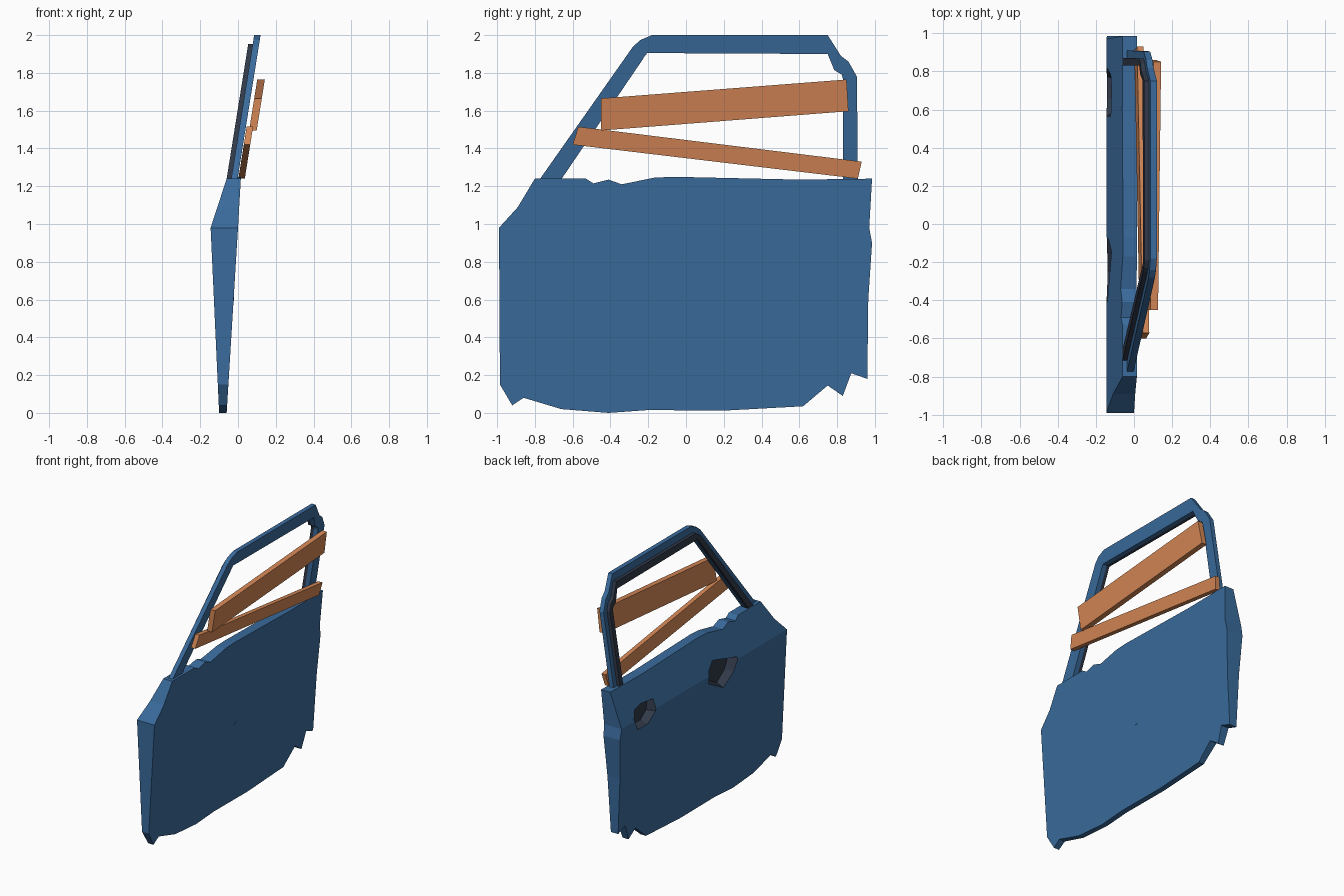
import bpy, bmesh

if "Cube" in bpy.data.objects:
    bpy.data.objects.remove(bpy.data.objects["Cube"])

def material(name, rgb):
    m = bpy.data.materials.new(name)
    m.diffuse_color = (*rgb, 1)
    m.use_nodes = True
    m.node_tree.nodes["Principled BSDF"].inputs["Base Color"].default_value = m.diffuse_color
    return m

BLUE = material("blue paint", (0.042, 0.147, 0.335))
WOOD = material("orange wood", (0.665, 0.245, 0.093))
DARK = material("dark seal", (0.03, 0.04, 0.065))

def slab(name, pts, outer_x, inner_x, mat, taper=1.0, crease=None):
    """Prism from a (y, z) outline; x of each side is a function of z."""
    cy = sum(p[0] for p in pts) / len(pts)
    cz = sum(p[1] for p in pts) / len(pts)
    bm = bmesh.new()
    a = [bm.verts.new((inner_x(z), y, z)) for y, z in pts]
    b = [bm.verts.new((outer_x(z), cy + (y - cy) * taper, cz + (z - cz) * taper)) for y, z in pts]
    n = len(pts)
    for i in range(n):
        j = (i + 1) % n
        bm.faces.new((a[i], a[j], b[j], b[i]))
    bm.faces.new(a[::-1])
    bm.faces.new(b)
    if crease is not None:  # split the big faces along the fold line
        for ring in (a, b):
            bmesh.ops.connect_verts(bm, verts=[v for v in ring if abs(v.co.z - crease) < 1e-4])
    bmesh.ops.recalc_face_normals(bm, faces=bm.faces[:])
    me = bpy.data.meshes.new(name)
    bm.to_mesh(me)
    bm.free()
    me.materials.append(mat)
    ob = bpy.data.objects.new(name, me)
    bpy.context.collection.objects.link(ob)
    return ob

def line(z0, x0, z1, x1):
    return lambda z: x0 + (x1 - x0) * (z - z0) / (z1 - z0)

# Door panel: battered outline, folded at z = 0.98
FOLD = 0.98
def panel_outer(z):
    return line(FOLD, 0.0, 1.24, 0.015)(z) if z > FOLD else line(0, -0.06, FOLD, 0.0)(z)
def panel_inner(z):
    return line(FOLD, -0.145, 1.24, -0.06)(z) if z > FOLD else line(0, -0.10, FOLD, -0.145)(z)

outline = [(-0.99, FOLD), (-0.89, 1.09), (-0.80, 1.24), (-0.53, 1.24), (-0.49, 1.215),
           (-0.41, 1.235), (-0.34, 1.21), (-0.17, 1.245), (-0.07, 1.25), (0.60, 1.235),
           (0.985, 1.24), (0.97, FOLD), (0.985, 0.90), (0.965, 0.60), (0.96, 0.18),
           (0.875, 0.21), (0.83, 0.09), (0.75, 0.145), (0.62, 0.035), (0.20, 0.012),
           (-0.20, 0.015), (-0.41, 0.0), (-0.66, 0.02), (-0.86, 0.08), (-0.92, 0.04),
           (-0.985, 0.15)]
panel = slab("door_panel", outline, panel_outer, panel_inner, BLUE, crease=FOLD)
panel.data.materials.append(DARK)

# Two torn hollows on the inner side, dark inside
hollows = {
    "rear_hollow_cutter": [(0.83, 0.99), (0.80, 1.06), (0.71, 1.08), (0.54, 1.06),
                           (0.555, 0.96), (0.65, 0.89), (0.78, 0.89)],
    "front_hollow_cutter": [(-0.05, 0.92), (-0.06, 1.02), (-0.13, 1.085), (-0.43, 1.0),
                            (-0.38, 0.90), (-0.25, 0.81)],
}
for name, pts in hollows.items():
    cutter = slab(name, pts, lambda z: -0.085, lambda z: -0.17, DARK, taper=0.72)
    cutter.hide_render = True
    cutter.display_type = 'WIRE'
    mod = panel.modifiers.new(name, 'BOOLEAN')
    mod.operation = 'DIFFERENCE'
    mod.solver = 'EXACT'
    mod.material_mode = 'TRANSFER'
    mod.object = cutter

# Small lock plug on the outer face
bpy.ops.mesh.primitive_cylinder_add(vertices=8, radius=0.013, depth=0.004,
                                    location=(panel_outer(0.605), 0, 0.605),
                                    rotation=(0, 1.5708 + 0.061, 0))
bpy.context.object.name = "lock_plug"
bpy.context.object.data.materials.append(BLUE)

# Window frame: wide outer flange with a narrower dark rim behind it
edge_out = [(-0.80, 1.2), (-0.28, 1.94), (-0.24, 1.975), (-0.18, 2.0), (0.75, 2.0),
            (0.82, 1.89), (0.86, 1.86), (0.905, 1.78), (0.91, 1.2)]
edge_in = [(-0.685, 1.2), (-0.23, 1.87), (-0.22, 1.887), (-0.205, 1.905), (0.75, 1.90),
           (0.785, 1.815), (0.825, 1.79), (0.83, 1.77), (0.83, 1.2)]
edge_mid = [((a[0] + b[0]) / 2, (a[1] + b[1]) / 2) for a, b in zip(edge_out, edge_in)]
SLOPE = 0.16
def lean(x_at_sill):
    return lambda z: x_at_sill + SLOPE * (z - 1.24)
slab("window_frame", edge_out + edge_in[::-1], lean(-0.002), lean(-0.036), BLUE)
slab("window_frame_rim", edge_mid + edge_in[::-1], lean(-0.036), lean(-0.06), DARK)

# Boards nailed across the window
slab("upper_plank", [(-0.45, 1.495), (0.86, 1.597), (0.85, 1.765), (-0.45, 1.665)],
     lean(0.058), lean(0.018), WOOD)
slab("lower_plank", [(-0.60, 1.42), (0.91, 1.24), (0.93, 1.33), (-0.57, 1.515)],
     lean(0.036), lean(0.002), WOOD)
